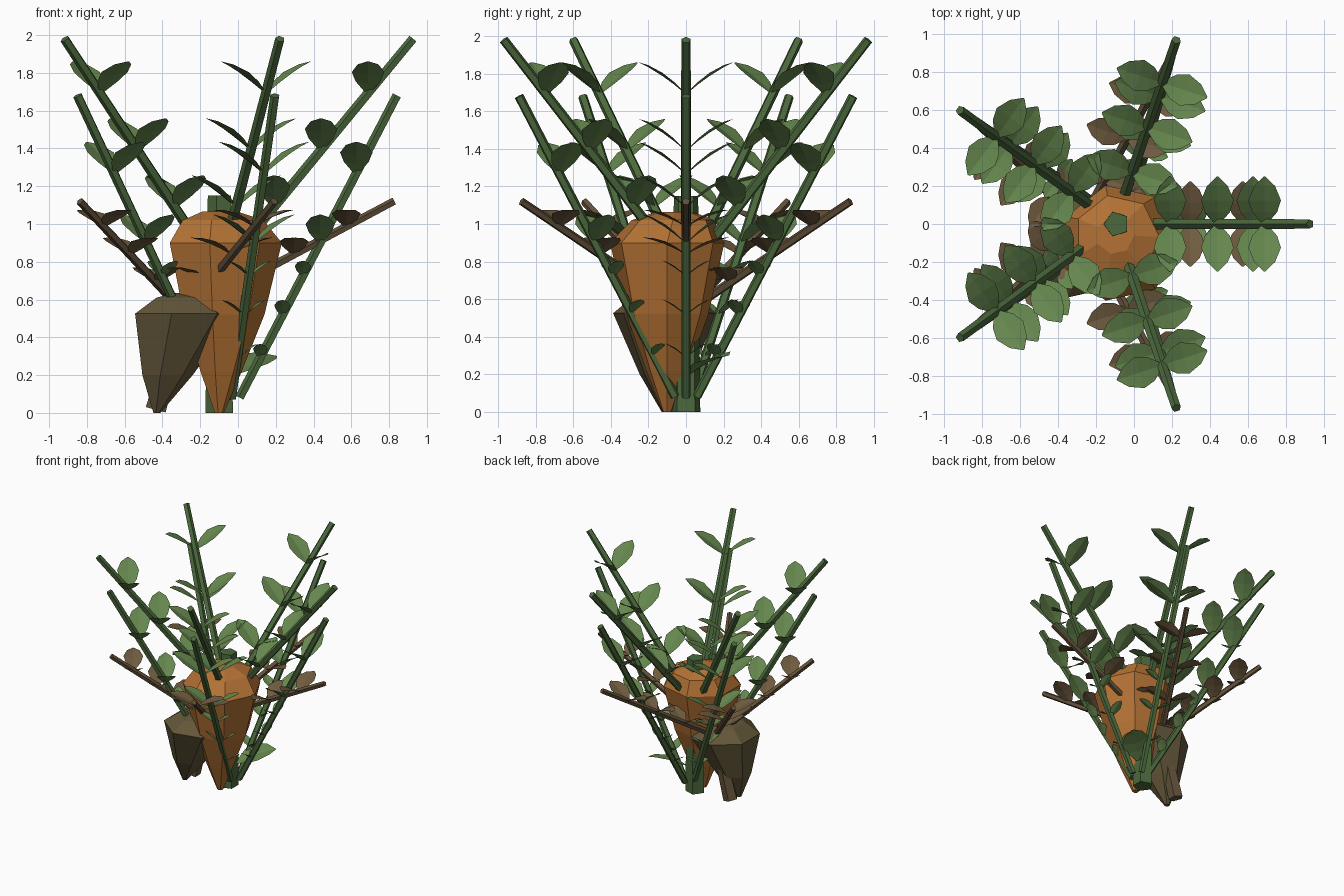
import bpy, bmesh, math
from mathutils import Vector

if "Cube" in bpy.data.objects:
    bpy.data.objects.remove(bpy.data.objects["Cube"])


def material(name, rgb):
    m = bpy.data.materials.new(name)
    m.diffuse_color = (*rgb, 1)
    m.use_nodes = True
    m.node_tree.nodes["Principled BSDF"].inputs["Base Color"].default_value = m.diffuse_color
    return m


ORANGE = material("orange_root", (0.46, 0.17, 0.035))
LEAF = material("leaf_green", (0.13, 0.24, 0.075))
STEM = material("stem_green", (0.07, 0.14, 0.045))
DRY_LEAF = material("dry_leaf", (0.16, 0.105, 0.05))
DRY_STEM = material("dry_stem", (0.12, 0.08, 0.04))
HUSK = material("husk", (0.125, 0.095, 0.042))


def finish(bm, name, mat, fix=True):
    if fix:
        bmesh.ops.recalc_face_normals(bm, faces=bm.faces)
    me = bpy.data.meshes.new(name)
    bm.to_mesh(me)
    bm.free()
    me.materials.append(mat)
    ob = bpy.data.objects.new(name, me)
    bpy.context.collection.objects.link(ob)
    return ob


def loft(bm, rings):
    """Join rings of points with quads and cap both ends."""
    vs = [[bm.verts.new(p) for p in r] for r in rings]
    n = len(vs[0])
    for a, b in zip(vs, vs[1:]):
        for i in range(n):
            j = (i + 1) % n
            bm.faces.new((a[i], a[j], b[j], b[i]))
    bm.faces.new(vs[0][::-1])
    bm.faces.new(vs[-1])


def rod(bm, a, b, r0, r1, sides=5):
    d = (b - a).normalized()
    s = Vector((0, 0, 1)).cross(d).normalized()
    n = s.cross(d)
    loft(bm, [[p + r * (-n * math.cos(k * math.tau / sides) + s * math.sin(k * math.tau / sides))
               for k in range(sides)] for p, r in ((a, r0), (b, r1))])


def leaf(bm, base, side, out, size=1.0, rise=0.17):
    """Broad folded leaf that reaches sideways and upward, its width along out."""
    up = Vector((0, 0, 1))
    rows = []
    for u, w in ((0, 0.012), (0.25, 0.066), (0.5, 0.086), (0.8, 0.055), (1, 0.004)):
        c = base + size * (side * (0.25 * u) + up * ((rise + 0.05) * u - 0.05 * u * u))
        w *= size
        rows.append([bm.verts.new(c + out * w * k + up * 0.2 * w * abs(k)) for k in (-1, 0, 1)])
    for a, b in zip(rows, rows[1:]):
        for k in (0, 1):
            # keep every blade facing upward
            q = [a[k], a[k + 1], b[k + 1], b[k]]
            nz = (q[1].co - q[0].co).cross(q[2].co - q[0].co).z
            bm.faces.new(q if nz > 0 else q[::-1])


def whorl(name, centre, start, tip, stations, rise, wood, blade, r0, r1):
    """Five branches around the stem with leaf pairs at (position, size)."""
    rods, leaves = bmesh.new(), bmesh.new()
    for i in range(5):
        ang = i * math.tau / 5
        out = Vector((math.cos(ang), math.sin(ang), 0))
        tang = Vector((-out.y, out.x, 0))
        a = Vector((centre, 0, start[1])) + out * start[0]
        b = Vector((-0.092, 0, tip[1])) + out * tip[0]
        rod(rods, a, b, r0, r1)
        for t, size in stations:
            for sign in (1, -1):
                leaf(leaves, a.lerp(b, t), tang * sign, out, size, rise)
    finish(rods, name + "_branches", wood)
    finish(leaves, name + "_leaves", blade, fix=False)


def root(name, profile, mat, sides=7):
    """Faceted tapering root; profile rows are x, y, z, radius."""
    bm = bmesh.new()
    loft(bm, [[(x + r * math.cos(k * math.tau / sides),
                y + r * math.sin(k * math.tau / sides), z)
               for k in range(sides)] for x, y, z, r in profile])
    finish(bm, name, mat)


# main stem
bm = bmesh.new()
loft(bm, [[(-0.092 + r * math.cos(k * math.tau / 5 + math.pi),
            r * math.sin(k * math.tau / 5 + math.pi), z) for k in range(5)]
          for z, r in ((0, 0.08), (1.15, 0.068))])
finish(bm, "main_stem", STEM)

# single leaf low on the main stem
bm = bmesh.new()
leaf(bm, Vector((-0.03, 0.02, 0.2)), Vector((0.75, 0.66, 0)), Vector((-0.66, 0.75, 0.25)), 1.25, 0.08)
finish(bm, "low_leaf", LEAF, fix=False)

# leaning dry stem
bm = bmesh.new()
rod(bm, Vector((-0.43, 0, 0.015)), Vector((-0.28, 0, 0.56)), 0.06, 0.045)
finish(bm, "dry_stem", DRY_STEM)

# branches in three tiers
whorl("upper", -0.1, (0.07, 0.82), (1.02, 1.98), ((0.75, 1), (0.49, 1), (0.23, 1)),
      0.17, STEM, LEAF, 0.03, 0.026)
whorl("lower", -0.05, (0.06, 0.08), (0.935, 1.68),
      ((0.74, 1), (0.51, 0.9), (0.4, 0.5), (0.27, 0.5), (0.13, 0.45)),
      0.17, STEM, LEAF, 0.026, 0.026)
whorl("dry", -0.28, (0, 0.53), (0.92, 1.12), ((0.77, 0.9), (0.52, 0.9), (0.27, 0.8)),
      0.1, DRY_STEM, DRY_LEAF, 0.026, 0.022)

# large orange root
root("orange_root", [(-0.1, -0.1, 0, 0.025), (-0.095, -0.1, 0.22, 0.115),
                     (-0.085, -0.1, 0.52, 0.225), (-0.08, -0.1, 0.9, 0.312),
                     (-0.09, -0.07, 1.02, 0.225), (-0.1, -0.06, 1.065, 0.1)], ORANGE)

# dry husk root, partly sunk into the orange one
root("dry_root", [(-0.43, -0.11, 0, 0.02), (-0.38, -0.11, 0.2, 0.14),
                  (-0.288, -0.11, 0.525, 0.285), (-0.27, -0.11, 0.61, 0.18),
                  (-0.265, -0.11, 0.635, 0.08)], HUSK)
